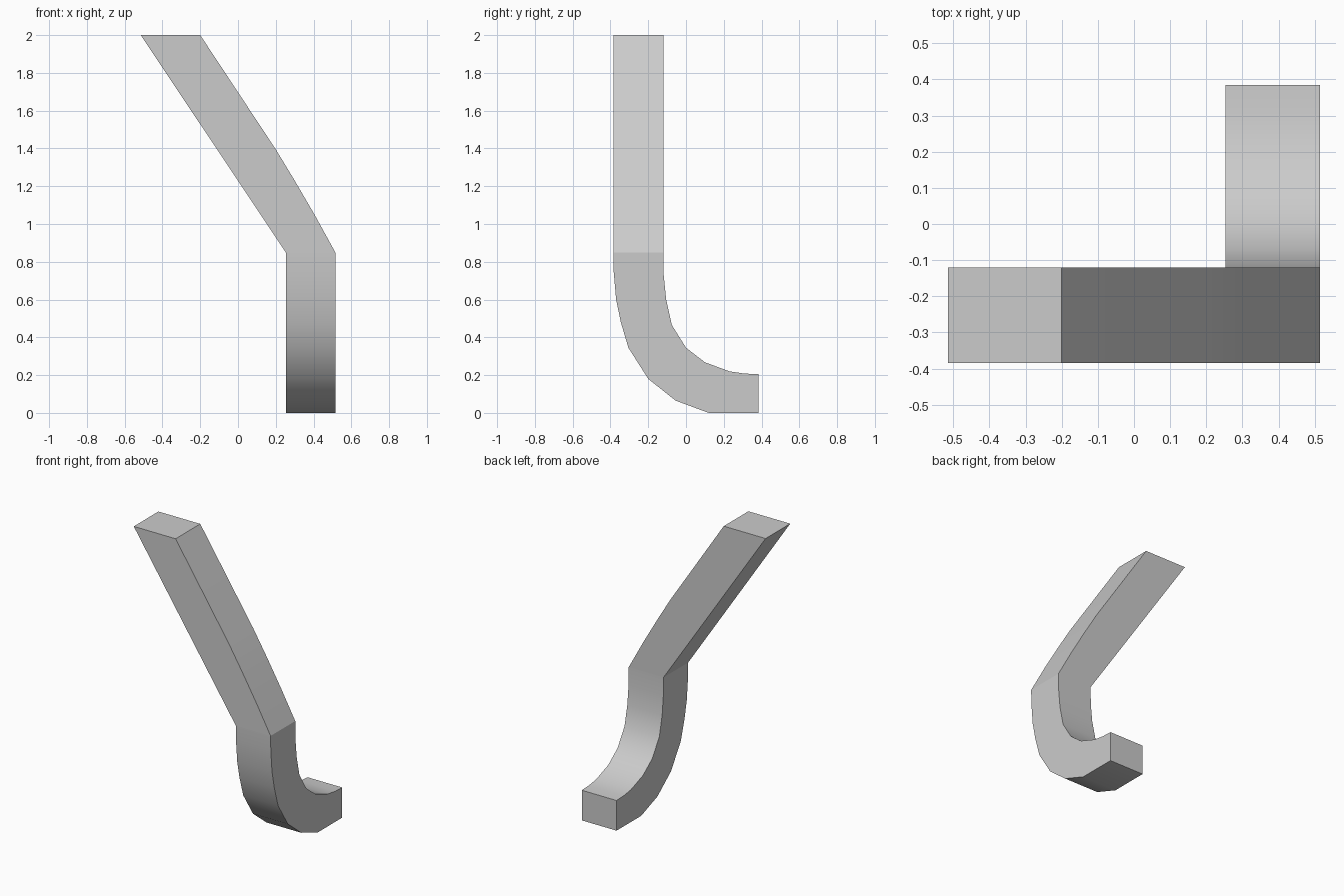
import bpy
import bmesh
import math
from mathutils import Vector

cube = bpy.data.objects.get("Cube")
if cube:
    bpy.data.objects.remove(cube, do_unlink=True)

grey = bpy.data.materials.new("plain_grey")
grey.use_nodes = True
colour = (0.6, 0.6, 0.6, 1)
grey.diffuse_color = colour
grey.node_tree.nodes["Principled BSDF"].inputs["Base Color"].default_value = colour


def extrude_profile(name, points, direction):
    """Sweep a closed profile; its last-to-first side stays open as the joint."""
    bm = bmesh.new()
    near = [bm.verts.new(p) for p in points]
    far = [bm.verts.new(Vector(p) + Vector(direction)) for p in points]
    bm.faces.new(near)
    bm.faces.new(far[::-1])
    for i in range(len(points) - 1):
        bm.faces.new((near[i], far[i], far[i + 1], near[i + 1]))
    bmesh.ops.recalc_face_normals(bm, faces=bm.faces)
    mesh = bpy.data.meshes.new(name)
    bm.to_mesh(mesh)
    bm.free()
    mesh.materials.append(grey)
    obj = bpy.data.objects.new(name, mesh)
    bpy.context.collection.objects.link(obj)
    bpy.ops.object.select_all(action='DESELECT')
    obj.select_set(True)
    bpy.context.view_layer.objects.active = obj
    bpy.ops.object.shade_smooth_by_angle(angle=math.radians(30))


LEFT, RIGHT, FRONT, BACK, JOINT = 0.253, 0.515, -0.385, -0.12, 0.85

# Curved foot: side profile swept across the width
outer = [(FRONT, JOINT), (-0.383, 0.75), (-0.37, 0.6), (-0.345, 0.48), (-0.305, 0.345),
         (-0.2, 0.18), (-0.055, 0.065), (0.12, 0), (0.385, 0)]
inner = [(0.385, 0.205), (0.31, 0.208), (0.23, 0.22), (0.1, 0.268), (0, 0.345),
         (-0.075, 0.465), (-0.105, 0.6), (-0.118, 0.73), (BACK, JOINT)]
extrude_profile("curved_foot", [(LEFT, y, z) for y, z in outer + inner],
                (RIGHT - LEFT, 0, 0))

# Slanted arm: front profile swept through the depth
arm = [(LEFT, JOINT), (-0.515, 2), (-0.2, 2), (0.2, 1.395), (0.3, 1.23),
       (0.405, 1.05), (RIGHT, JOINT)]
extrude_profile("slanted_arm", [(x, FRONT, z) for x, z in arm],
                (0, BACK - FRONT, 0))
